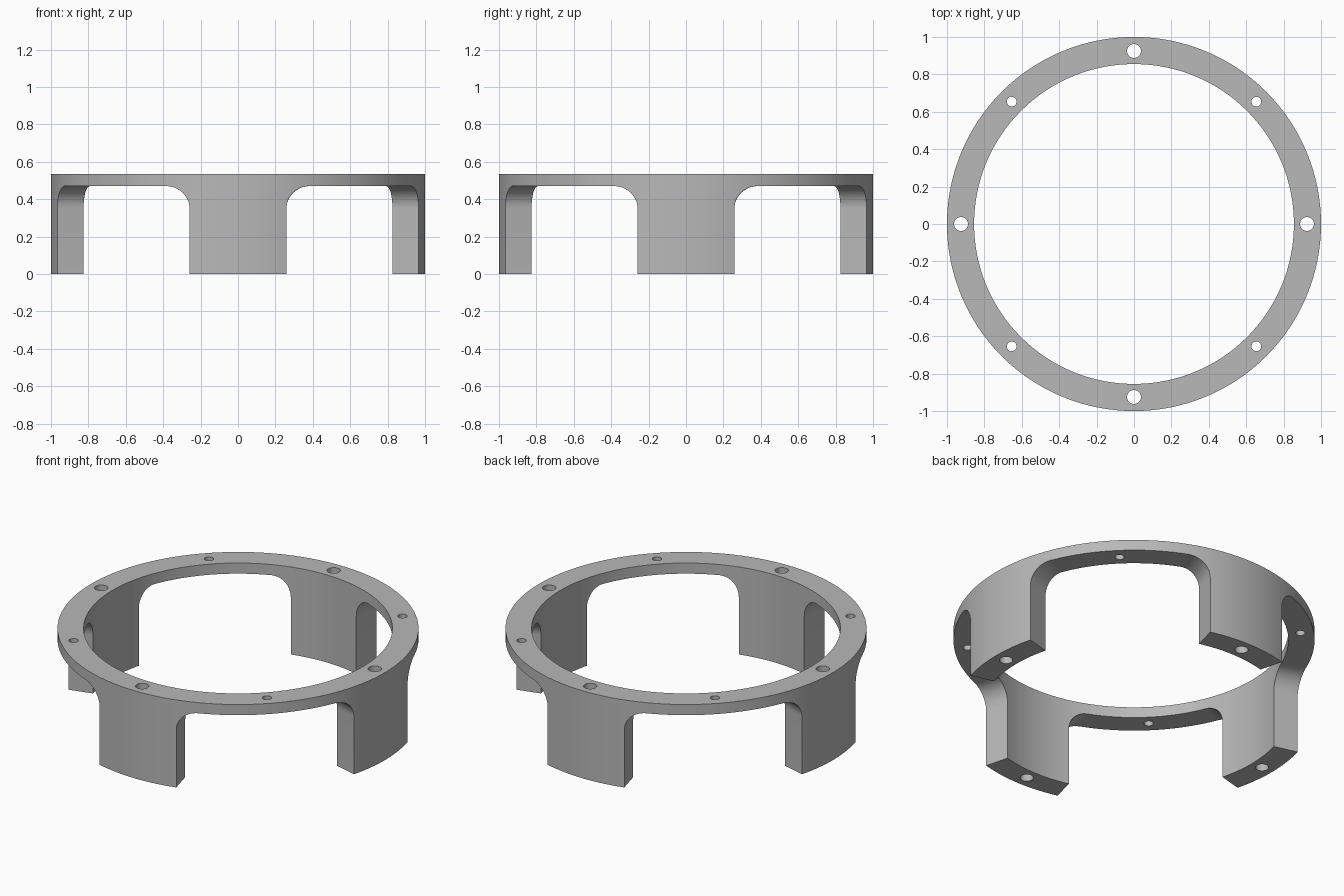
import bpy, bmesh
from math import cos, sin, pi, radians
from mathutils import Matrix, Vector

OUTER, INNER, HEIGHT = 1.0, 0.855, 0.535
SEGMENTS = 128
LEG_HALF = radians(15)        # half the angle spanned by a leg
WINDOW_TOP = 0.47
FILLET_ANGLE, FILLET_Z = radians(7.4), 0.12
HOLE_CIRCLE = 0.925

if "Cube" in bpy.data.objects:
    bpy.data.objects.remove(bpy.data.objects["Cube"], do_unlink=True)


def polar(radius, angle, z):
    return Vector((radius * cos(angle), radius * sin(angle), z))


def make_object(name, bm):
    bmesh.ops.recalc_face_normals(bm, faces=bm.faces)
    mesh = bpy.data.meshes.new(name)
    bm.to_mesh(mesh)
    bm.free()
    obj = bpy.data.objects.new(name, mesh)
    bpy.context.collection.objects.link(obj)
    return obj


# Full-height tube
bm = bmesh.new()
section = [(OUTER, 0), (OUTER, HEIGHT), (INNER, HEIGHT), (INNER, 0)]
loops = [[bm.verts.new(polar(r, 2 * pi * i / SEGMENTS, z)) for r, z in section]
         for i in range(SEGMENTS)]
for i, a in enumerate(loops):
    b = loops[(i + 1) % SEGMENTS]
    for j in range(4):
        k = (j + 1) % 4
        bm.faces.new((a[j], b[j], b[k], a[k]))
ring = make_object("ring_with_legs", bm)

# Radial windows with rounded upper corners, between the legs
half = pi / 4 - LEG_HALF
arc = [(half - FILLET_ANGLE * (1 - cos(t)), WINDOW_TOP - FILLET_Z * (1 - sin(t)))
       for t in (pi / 2 * n / 12 for n in range(13))]
outline = [(half, -0.1)] + arc
outline += [(-a, z) for a, z in reversed(outline)]
bm = bmesh.new()
for q in range(4):
    mid = pi / 4 + q * pi / 2
    near, far = ([bm.verts.new(polar(r, mid + a, z)) for a, z in outline]
                 for r in (0.7, 1.3))
    bm.faces.new(near)
    bm.faces.new(reversed(far))
    for i in range(len(outline)):
        k = (i + 1) % len(outline)
        bm.faces.new((near[i], far[i], far[k], near[k]))
windows = make_object("window_cutter", bm)

# Bolt holes: large ones through the legs, small ones between them
bm = bmesh.new()
for i in range(8):
    radius = 0.026 if i % 2 else 0.037
    bmesh.ops.create_cone(bm, cap_ends=True, segments=32, radius1=radius,
                          radius2=radius, depth=2,
                          matrix=Matrix.Translation(polar(HOLE_CIRCLE, i * pi / 4, 0.2)))
holes = make_object("hole_cutter", bm)

# Cut the windows and holes, then drop the cutters
bpy.ops.object.select_all(action='DESELECT')
bpy.context.view_layer.objects.active = ring
ring.select_set(True)
for cutter in (windows, holes):
    cutter.hide_render = True
    mod = ring.modifiers.new(cutter.name, 'BOOLEAN')
    mod.operation = 'DIFFERENCE'
    mod.solver = 'EXACT'
    mod.object = cutter
    bpy.ops.object.modifier_apply(modifier=mod.name)
    bpy.data.objects.remove(cutter, do_unlink=True)
bpy.ops.object.shade_smooth_by_angle(angle=radians(25))

# Plain grey finish
grey = bpy.data.materials.new("plain_grey")
grey.use_nodes = True
colour = (0.48, 0.48, 0.48, 1)
grey.diffuse_color = colour
grey.node_tree.nodes["Principled BSDF"].inputs["Base Color"].default_value = colour
ring.data.materials.clear()
ring.data.materials.append(grey)
